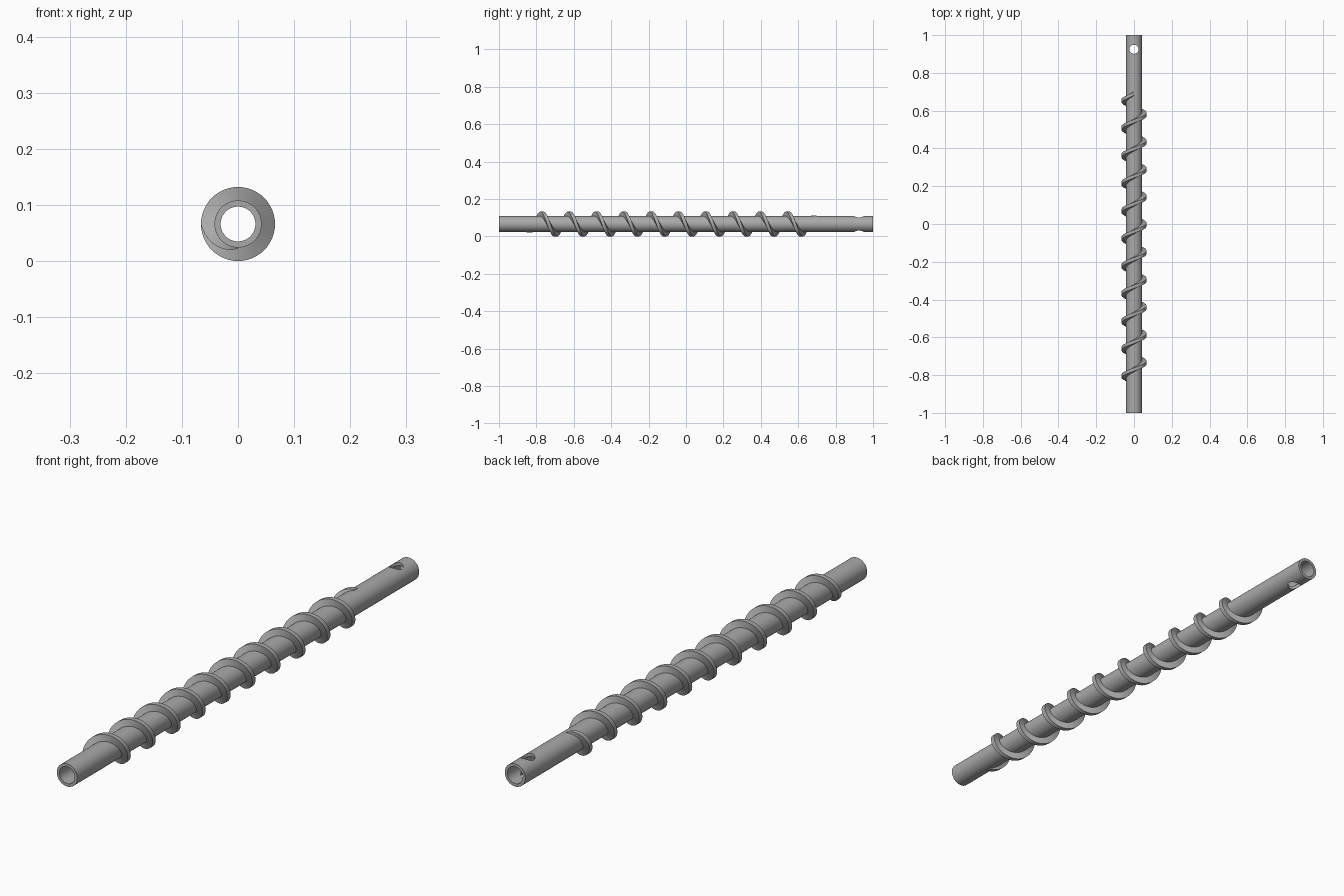
import bpy, bmesh, math

if "Cube" in bpy.data.objects:
    bpy.data.objects.remove(bpy.data.objects["Cube"])

AXIS_Z = 0.066      # height of the shaft centre line
TUBE_R, BORE_R = 0.042, 0.031
FLIGHT_R = 0.066
PITCH = 0.146
SEG = 64

steel = bpy.data.materials.new("steel grey")
steel.diffuse_color = (0.40, 0.40, 0.40, 1)
steel.use_nodes = True
steel.node_tree.nodes["Principled BSDF"].inputs["Base Color"].default_value = steel.diffuse_color


def make_object(name, bm):
    bmesh.ops.recalc_face_normals(bm, faces=bm.faces)
    mesh = bpy.data.meshes.new(name)
    bm.to_mesh(mesh)
    bm.free()
    obj = bpy.data.objects.new(name, mesh)
    bpy.context.collection.objects.link(obj)
    mesh.materials.append(steel)
    return obj


def activate(obj):
    bpy.ops.object.select_all(action='DESELECT')
    obj.select_set(True)
    bpy.context.view_layer.objects.active = obj


def skin(bm, rings, closed):
    """Bridge successive closed rings of vertices with quads."""
    n = len(rings[0])
    pairs = list(zip(rings, rings[1:]))
    if closed:
        pairs.append((rings[-1], rings[0]))
    for a, b in pairs:
        for i in range(n):
            j = (i + 1) % n
            bm.faces.new((a[i], a[j], b[j], b[i]))


# Hollow shaft along y: a wall section turned round the axis
bm = bmesh.new()
section = [(TUBE_R, -1), (TUBE_R, 1), (BORE_R, 1), (BORE_R, -1)]
rings = []
for k in range(SEG):
    a = 2 * math.pi * k / SEG
    rings.append([bm.verts.new((r * math.cos(a), y, AXIS_Z + r * math.sin(a)))
                  for r, y in section])
skin(bm, rings, True)
shaft = make_object("shaft_tube", bm)

# Cross pin hole through both walls near the back end
bpy.ops.mesh.primitive_cylinder_add(vertices=32, radius=0.024, depth=0.3,
                                    location=(0, 0.925, AXIS_Z))
cutter = bpy.context.object
cutter.name = "pin_hole_cutter"
cutter.hide_render = True
activate(shaft)
mod = shaft.modifiers.new("pin_hole", 'BOOLEAN')
mod.operation = 'DIFFERENCE'
mod.solver = 'EXACT'
mod.object = cutter
bpy.ops.object.modifier_apply(modifier=mod.name)
bpy.data.objects.remove(cutter, do_unlink=True)

# Screw flight: trapezoid section swept on a helix, run out at both ends
T0, T1, STEPS = -0.5, 10.0, 48
ROOT_R, ROOT_W, TIP_W = 0.038, 0.013, 0.009
bm = bmesh.new()
rings = []
count = int((T1 - T0) * STEPS)
for k in range(count + 1):
    t = T0 + k / STEPS
    a = math.pi / 2 - 2 * math.pi * t
    y = -0.77 + PITCH * t
    grow = min(1, (t - T0) / 0.25, (T1 - t) / 0.25)
    tip = TUBE_R + 0.002 + (FLIGHT_R - TUBE_R - 0.002) * grow
    rings.append([bm.verts.new((r * math.cos(a), y + dy, AXIS_Z + r * math.sin(a)))
                  for r, dy in ((ROOT_R, -ROOT_W), (tip, -TIP_W),
                                (tip, TIP_W), (ROOT_R, ROOT_W))])
skin(bm, rings, False)
bm.faces.new(rings[0])
bm.faces.new(rings[-1])
flight = make_object("screw_flight", bm)

for obj in (shaft, flight):
    activate(obj)
    bpy.ops.object.shade_smooth_by_angle(angle=math.radians(30))
